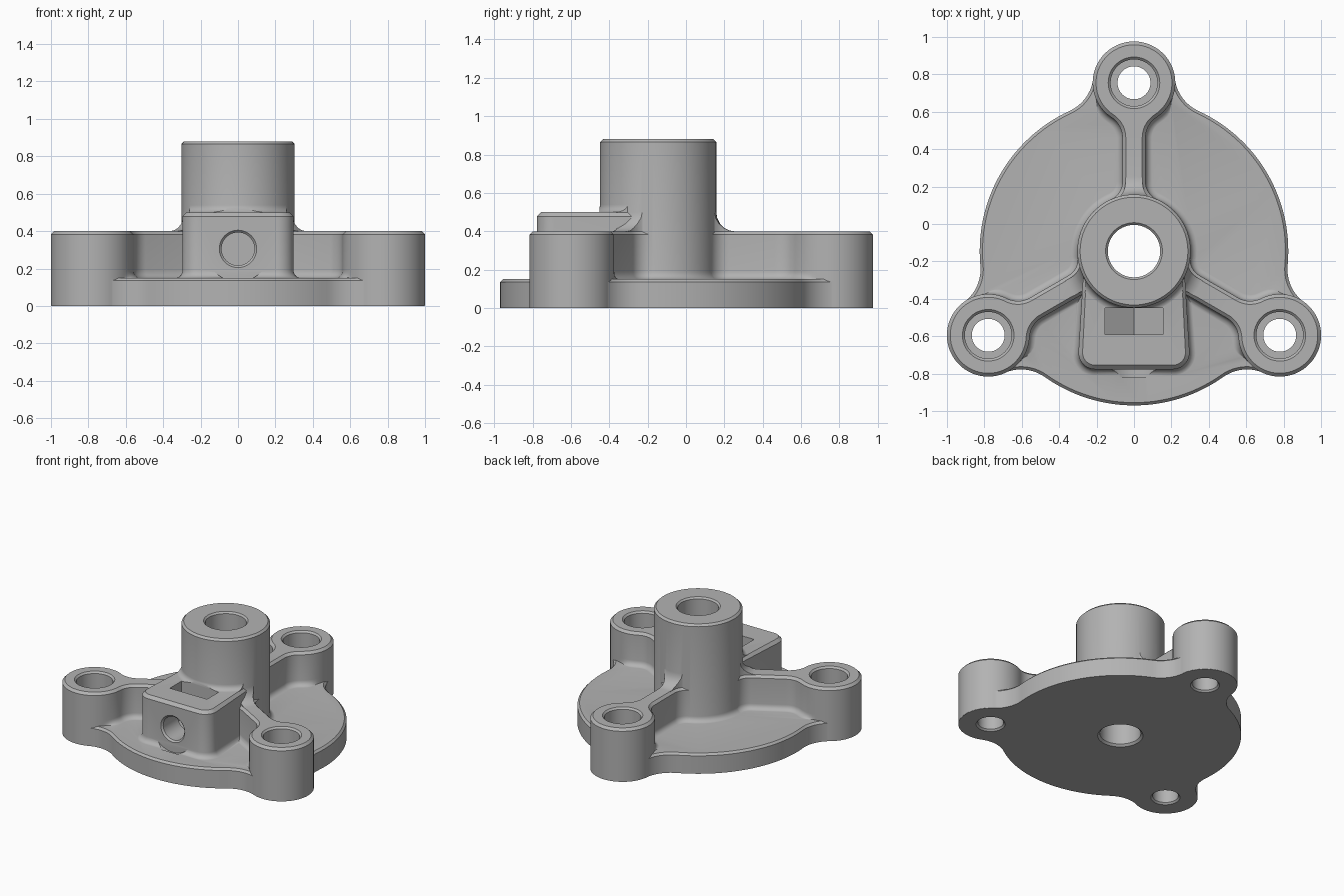
import bpy, bmesh, math
from mathutils import Matrix, Vector

if "Cube" in bpy.data.objects:
    bpy.data.objects.remove(bpy.data.objects["Cube"])

CY = -0.145            # hub axis in y
ARM, BOSS, DISC, HUB = 0.9, 0.221, 0.825, 0.303
RIB = 0.062            # half thickness of the ribs

grey = bpy.data.materials.new("grey metal")
grey.diffuse_color = (0.45, 0.45, 0.45, 1)
grey.use_nodes = True
grey.node_tree.nodes["Principled BSDF"].inputs["Base Color"].default_value = grey.diffuse_color


def arc(cx, cy, r, a0, a1, n):
    return [(cx + r * math.cos(a0 + (a1 - a0) * i / n),
             cy + r * math.sin(a0 + (a1 - a0) * i / n)) for i in range(n + 1)]


def clean(pts):
    """Drop repeated neighbours and make the loop counter-clockwise."""
    out = []
    for p in map(Vector, pts):
        if not out or (p - out[-1]).length > 1e-4:
            out.append(p)
    if (out[0] - out[-1]).length < 1e-4:
        out.pop()
    area = sum(a.x * b.y - a.y * b.x for a, b in zip(out, out[1:] + out[:1]))
    return out if area > 0 else out[::-1]


def new_object(name, bm, matrix):
    bmesh.ops.recalc_face_normals(bm, faces=bm.faces)
    me = bpy.data.meshes.new(name)
    bm.to_mesh(me)
    bm.free()
    me.transform(matrix)
    me.materials.append(grey)
    ob = bpy.data.objects.new(name, me)
    bpy.context.collection.objects.link(ob)
    return ob


def prism(name, outline, steps, matrix=Matrix(), mask=lambda p: 1.0):
    """Stack of outline copies; each step is (outward offset, z)."""
    pts = clean(outline)
    n = len(pts)
    normals = []
    for i in range(n):
        t = (pts[i] - pts[i - 1]).normalized() + (pts[(i + 1) % n] - pts[i]).normalized()
        normals.append(Vector((t.y, -t.x)).normalized())
    bm = bmesh.new()
    rings = []
    for off, z in steps:
        ring = []
        for p, nv in zip(pts, normals):
            q = p + nv * (off * mask(p) if off > 0 else off)
            ring.append(bm.verts.new((q.x, q.y, z)))
        rings.append(ring)
    for a, b in zip(rings, rings[1:]):
        for i in range(n):
            j = (i + 1) % n
            bm.faces.new((a[i], a[j], b[j], b[i]))
    bm.faces.new(rings[0][::-1])
    bm.faces.new(rings[-1])
    return new_object(name, bm, matrix)


def turned(name, profile, matrix=Matrix(), n=72):
    """Solid of revolution from (radius, z) points, capped at both ends."""
    circle = arc(0, 0, 1, 0, 2 * math.pi * (n - 1) / n, n - 1)
    bm = bmesh.new()
    rings = [[bm.verts.new((r * c, r * s, z)) for c, s in circle] for r, z in profile]
    for a, b in zip(rings, rings[1:]):
        for i in range(n):
            j = (i + 1) % n
            bm.faces.new((a[i], a[j], b[j], b[i]))
    bm.faces.new(rings[0][::-1])
    bm.faces.new(rings[-1])
    return new_object(name, bm, matrix)


def combine(target, other, op):
    mod = target.modifiers.new("join", 'BOOLEAN')
    mod.operation, mod.object, mod.solver = op, other, 'EXACT'
    bpy.context.view_layer.objects.active = target
    bpy.ops.object.modifier_apply(modifier=mod.name)
    bpy.data.objects.remove(other)
    return target


def flare(r, z, n=5):
    """Concave foot fillet from the plate up to the wall."""
    return [(r * (1 - math.sin(a)), z + r * (1 - math.cos(a)))
            for a in (math.pi / 2 * i / n for i in range(n, -1, -1))][::-1]


at_hub = Matrix.Translation((0, CY, 0))
turns = [at_hub @ Matrix.Rotation(math.radians(120 * k), 4, 'Z') for k in range(3)]
FOOT = [(0.04, 0.08)] + flare(0.04, 0.149)

# Plate: disc with three lobes blended in by fillets
rf, lobe = 0.22, BOSS - 0.002
d1, d2 = DISC + rf, lobe + rf
a = math.acos((d1 * d1 + ARM * ARM - d2 * d2) / (2 * ARM * d1))
fx, fy = d1 * math.sin(a), d1 * math.cos(a)
to_f = math.atan2(fy - ARM, fx)
half = (arc(0, ARM, lobe, math.pi / 2, to_f, 14)
        + arc(fx, fy, rf, to_f + math.pi, 1.5 * math.pi - a, 10)
        + arc(0, 0, DISC, math.pi / 2 - a, math.pi / 6, 14))
sector = [(-x, y) for x, y in reversed(half)] + half
outline = []
for k in range(3):
    c, s = math.cos(-k * 2 * math.pi / 3), math.sin(-k * 2 * math.pi / 3)
    outline += [(x * c - y * s, x * s + y * c) for x, y in sector]
body = prism("mount_body", outline, [(0, 0), (0, 0.135), (-0.015, 0.15)], at_hub)

# Arm outline: boss circle, rib and fillets at both ends
r1, r2 = 0.13, 0.1
y1 = ARM - math.sqrt((BOSS + r1) ** 2 - (RIB + r1) ** 2)
y2 = math.sqrt((HUB + r2) ** 2 - (RIB + r2) ** 2)
b1 = math.atan2(ARM - y1, -(RIB + r1))
b2 = math.atan2(-y2, -(RIB + r2)) + 2 * math.pi
half = (arc(0, ARM, BOSS, math.pi / 2, b1 - math.pi, 24)
        + arc(RIB + r1, y1, r1, b1, math.pi, 12)
        + arc(RIB + r2, y2, r2, math.pi, b2, 10) + [(0.07, 0.1)])
arm = half + [(-x, y) for x, y in reversed(half)]


def inside_disc(p):
    return max(0.0, min(1.0, (0.83 - p.length) / 0.06))


# Hub
hub = turned("hub", [(HUB + 0.04, 0.05)]
             + [(HUB + o, z) for o, z in flare(0.04, 0.149)[::-1]]
             + [(HUB, 0.865), (HUB - 0.015, 0.88)], at_hub)

# Foot steps run from the plate upward
FOOT = [(0.04, 0.08)] + flare(0.04, 0.149)[::-1]
if FOOT[1][0] < FOOT[-1][0]:
    FOOT[1:] = FOOT[:0:-1]
bm_profile = [(HUB + o, z) for o, z in FOOT] + [(HUB, 0.865), (HUB - 0.015, 0.88)]
bpy.data.objects.remove(hub)
combine(body, turned("hub", bm_profile, at_hub), 'UNION')


def collar(r, z):
    """Concave ring blending the hub wall into a top face at height z."""
    pts = [(HUB + o, h) for o, h in flare(r, z)]
    pts.sort(key=lambda p: p[1])
    return turned("collar", [(HUB + r, z - 0.06)] + pts + [(HUB - 0.05, z + r)], at_hub)


# Three arms, each with a boss and a blend up to the hub
for m in turns:
    steps = [(0, 0.001), (0, 0.079)] + FOOT + [(0, 0.382), (-0.018, 0.4)]
    combine(body, prism("arm", arm, steps, m, inside_disc), 'UNION')
    blend = prism("blend", arm, [(-0.016, 0.3), (-0.016, 0.7)], m)
    combine(blend, collar(0.1, 0.399), 'INTERSECT')
    combine(body, blend, 'UNION')

# Front block with rounded corners and a blend to the hub
X, Y0, Y1, R = 0.297, -0.777, -0.2, 0.09
block = (arc(-X + R, Y0 + R, R, math.pi, 1.5 * math.pi, 10)
         + arc(X - R, Y0 + R, R, 1.5 * math.pi, 2 * math.pi, 10)
         + [(X - 0.03, Y1), (-X + 0.03, Y1)])
combine(body, prism("block", block, FOOT + [(0, 0.478), (-0.022, 0.5)]), 'UNION')
blend = prism("block_blend", block, [(-0.02, 0.35), (-0.02, 0.7)])
combine(blend, collar(0.04, 0.499), 'INTERSECT')
combine(body, blend, 'UNION')

# Bores through the hub and the bosses
combine(body, turned("bore", [(0.165, -0.01), (0.14, 0.015), (0.14, 0.868),
                              (0.162, 0.89)], at_hub), 'DIFFERENCE')
for m in turns:
    bolt = turned("bolt_hole", [(0.11, -0.01), (0.088, 0.012), (0.088, 0.2), (0.125, 0.2),
                                (0.125, 0.387), (0.148, 0.41)],
                  m @ Matrix.Translation((0, ARM, 0)), 48)
    combine(body, bolt, 'DIFFERENCE')

# Side port in the block and the shallow clearance around its mouth
port_axis = Matrix.Translation((0, 0, 0.305)) @ Matrix.Rotation(math.pi / 2, 4, 'X')
combine(body, turned("port", [(0.088, 0.47), (0.088, 0.765), (0.11, 0.787)],
                     port_axis, 48), 'DIFFERENCE')
combine(body, turned("clearance", [(0.175, 0.7775), (0.175, 0.82)], port_axis, 64), 'DIFFERENCE')

# Slot with a V-shaped floor
slot_axis = Matrix.Translation((0, -0.45, 0)) @ Matrix.Rotation(math.pi / 2, 4, 'X')
slot = [(-0.155, 0.6), (-0.155, 0.21), (0, 0.11), (0.155, 0.21), (0.155, 0.6)]
combine(body, prism("slot", slot, [(0, 0), (0, 0.14)], slot_axis), 'DIFFERENCE')

bpy.ops.object.select_all(action='DESELECT')
body.select_set(True)
bpy.context.view_layer.objects.active = body
bpy.ops.object.shade_smooth_by_angle(angle=math.radians(30))
